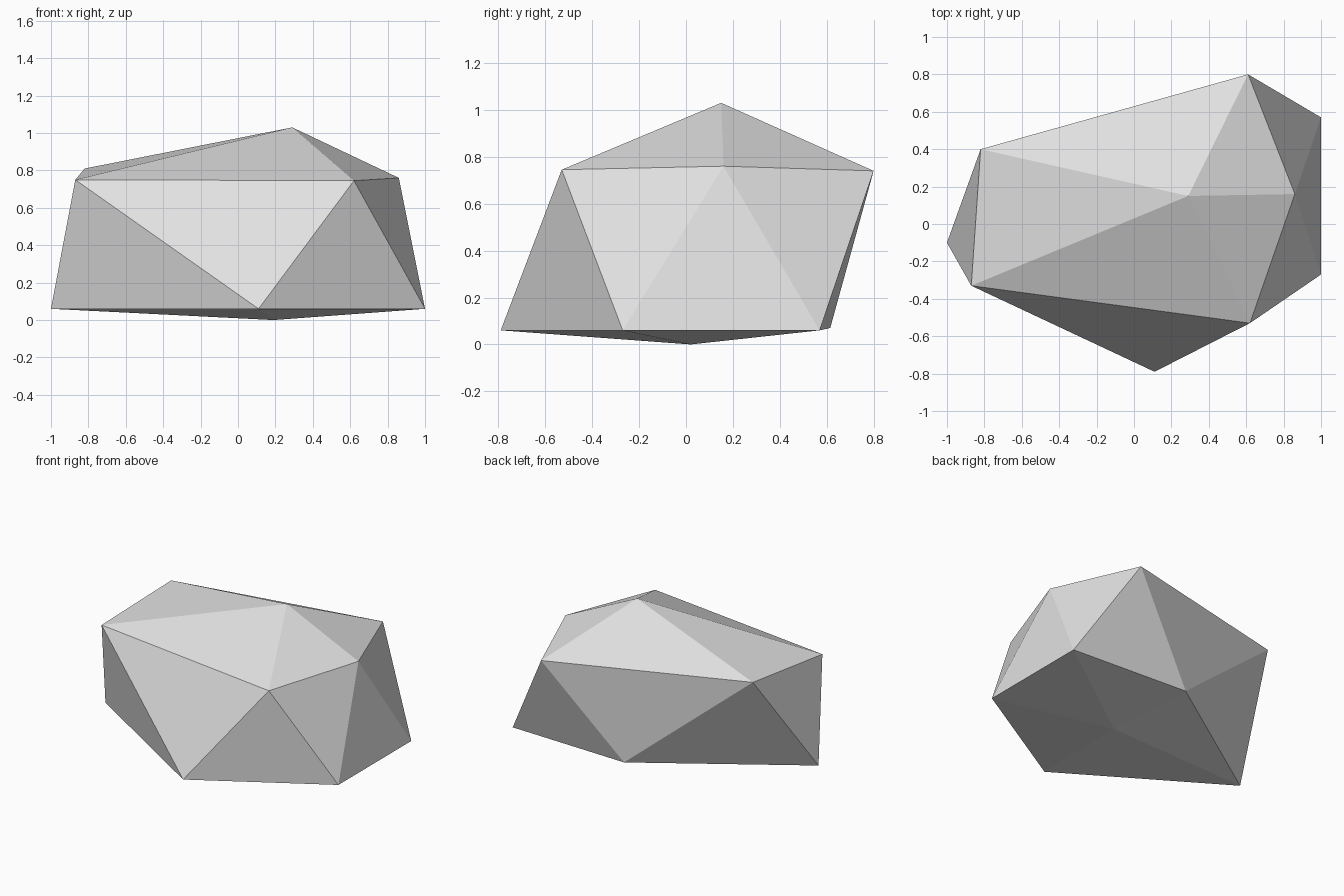
import bpy
import bmesh

# Remove the default cube
cube = bpy.data.objects.get("Cube")
if cube:
    bpy.data.objects.remove(cube, do_unlink=True)

# Stone material
stone = bpy.data.materials.new("grey stone")
stone.use_nodes = True
grey = (0.75, 0.75, 0.75, 1.0)
stone.diffuse_color = grey
bsdf = next(n for n in stone.node_tree.nodes if n.type == 'BSDF_PRINCIPLED')
bsdf.inputs["Base Color"].default_value = grey

# Two five-cornered rings, counter-clockwise, the lower one half a step ahead
upper_ring = [(0.86, 0.16, 0.76), (0.61, 0.80, 0.74), (-0.82, 0.40, 0.81),
              (-0.87, -0.33, 0.75), (0.62, -0.53, 0.745)]
lower_ring = [(1.0, 0.57, 0.06), (0.07, 0.615, 0.07), (-1.0, -0.10, 0.06),
              (0.11, -0.79, 0.06), (1.0, -0.27, 0.06)]

bm = bmesh.new()
peak = bm.verts.new((0.29, 0.15, 1.03))
base = bm.verts.new((0.19, 0.02, 0.0))
upper = [bm.verts.new(p) for p in upper_ring]
lower = [bm.verts.new(p) for p in lower_ring]

# Top fan, zigzag side band and bottom fan
for i in range(5):
    j = (i + 1) % 5
    bm.faces.new((peak, upper[i], upper[j]))
    bm.faces.new((upper[i], lower[i], upper[j]))
    bm.faces.new((lower[i], lower[j], upper[j]))
    bm.faces.new((base, lower[j], lower[i]))
bmesh.ops.recalc_face_normals(bm, faces=bm.faces[:])

# Flat-shaded rock
mesh = bpy.data.meshes.new("rock")
bm.to_mesh(mesh)
bm.free()
mesh.materials.append(stone)
rock = bpy.data.objects.new("rock", mesh)
bpy.context.collection.objects.link(rock)
